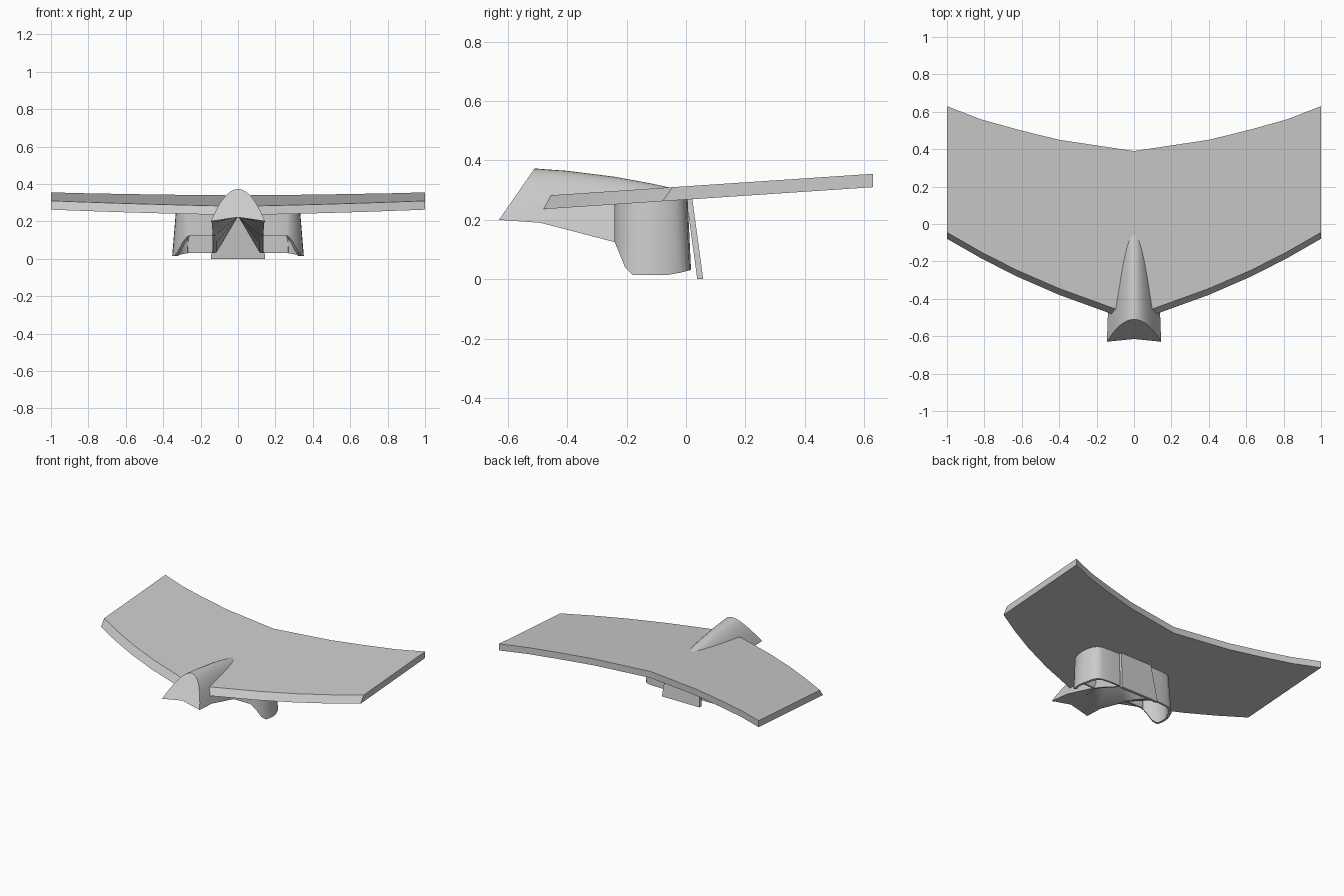
import bpy, bmesh, math

cube = bpy.data.objects.get("Cube")
if cube:
    bpy.data.objects.remove(cube)

grey = bpy.data.materials.new("plain grey")
grey.use_nodes = True
colour = (0.6, 0.6, 0.6, 1)
grey.diffuse_color = colour
grey.node_tree.nodes["Principled BSDF"].inputs["Base Color"].default_value = colour


def loft(name, rings, cap=True, loop=False, smooth=30):
    """Skin a row of closed rings; cap the ends or join last to first."""
    bm = bmesh.new()
    rows = [[bm.verts.new(p) for p in ring] for ring in rings]
    pairs = list(zip(rows, rows[1:])) + ([(rows[-1], rows[0])] if loop else [])
    for a, b in pairs:
        for i in range(len(a)):
            j = (i + 1) % len(a)
            bm.faces.new((a[i], a[j], b[j], b[i]))
    if cap and not loop:
        bm.faces.new(rows[0])
        bm.faces.new(rows[-1])
    bmesh.ops.recalc_face_normals(bm, faces=bm.faces)
    mesh = bpy.data.meshes.new(name)
    bm.to_mesh(mesh)
    bm.free()
    mesh.materials.append(grey)
    obj = bpy.data.objects.new(name, mesh)
    bpy.context.collection.objects.link(obj)
    bpy.ops.object.select_all(action='DESELECT')
    obj.select_set(True)
    bpy.context.view_layer.objects.active = obj
    bpy.ops.object.shade_smooth_by_angle(angle=math.radians(smooth))
    return obj


# Swept wing: one flat, tilted slab with a slanted leading face
def wing_top(y):
    return 0.313 + y * 0.0667


def wing_ring(x, lead, trail):
    return [(x, lead, wing_top(lead)), (x, trail, wing_top(trail)),
            (x, trail, wing_top(trail) - 0.045),
            (x, lead - 0.034, wing_top(lead - 0.034) - 0.045)]


stations = [(0, -0.49, 0.39), (0.4, -0.345, 0.45), (0.63, -0.245, 0.507),
            (0.82, -0.148, 0.56), (1, -0.045, 0.63)]
loft("wing", [wing_ring(-x, l, t) for x, l, t in stations[:0:-1]]
     + [wing_ring(*s) for s in stations])


# Body: arched hood that sinks into the wing, with an open channel below
def body_ring(y, lean, top, width, low, roof):
    steps = 10
    half = []
    for i in range(steps + 1):
        t = i / steps
        half.append((width * t, top - (top - low) * t * t))
    ring = half[::-1] + [(-x, z) for x, z in half[1:]]
    ring += [(-width + 0.02, low + 0.004), (0, roof), (width - 0.02, low + 0.004)]
    return [(x, y + lean * (z - low) / (top - low), z) for x, z in ring]


loft("body_hood", [body_ring(-0.63, 0.12, 0.373, 0.145, 0.2, 0.222),
                   body_ring(-0.49, 0.09, 0.365, 0.14, 0.19, 0.225),
                   body_ring(-0.24, 0, 0.345, 0.135, 0.125, 0.23),
                   body_ring(-0.12, 0, 0.323, 0.135, 0.08, 0.23),
                   body_ring(0.0, 0, 0.297, 0.135, 0.03, 0.23)])

# Tilted plate closing the back of the channel
loft("rear_plate", [[(-w, y, z), (w, y, z), (w, y + 0.02, z), (-w, y + 0.02, z)]
                    for w, y, z in [(0.12, 0.0, 0.28), (0.145, 0.038, 0.0)]], smooth=20)


# Side pods: rounded hollow walls, raised at the front and flared at the foot
def pod_path():
    pts = [(0.12, -0.24), (0.2, -0.24), (0.26, -0.24)]
    for i in range(1, 12):
        a = -math.pi / 2 + math.pi * i / 12
        pts.append((0.255 + 0.075 * math.cos(a), -0.12 + 0.12 * math.sin(a)))
    return pts + [(0.26, 0.0), (0.2, 0.005), (0.12, 0.005)]


def pod(name, side):
    rings = []
    for x, y in pod_path():
        front = min(1, max(0, (-y - 0.195) / 0.045))
        low = 0.015 + 0.11 * front if y < -0.06 else 0.015 + 0.25 * (y + 0.06)
        flare = 0.022 * max(0, x - 0.22) / 0.11 * (1 - front)
        drift = 0.012 if y > -0.06 else 0
        inx = x - 0.015 if x > 0.27 else x
        iny = y + 0.012 if y < -0.16 else (y - 0.012 if y > -0.08 else y)
        rings.append([(side * x, y, 0.28), (side * (x + flare), y + drift, low),
                      (side * (inx + flare), iny + drift, low), (side * inx, iny, 0.28)])
    loft(name, rings, smooth=40)


pod("left_pod", 1)
pod("right_pod", -1)
